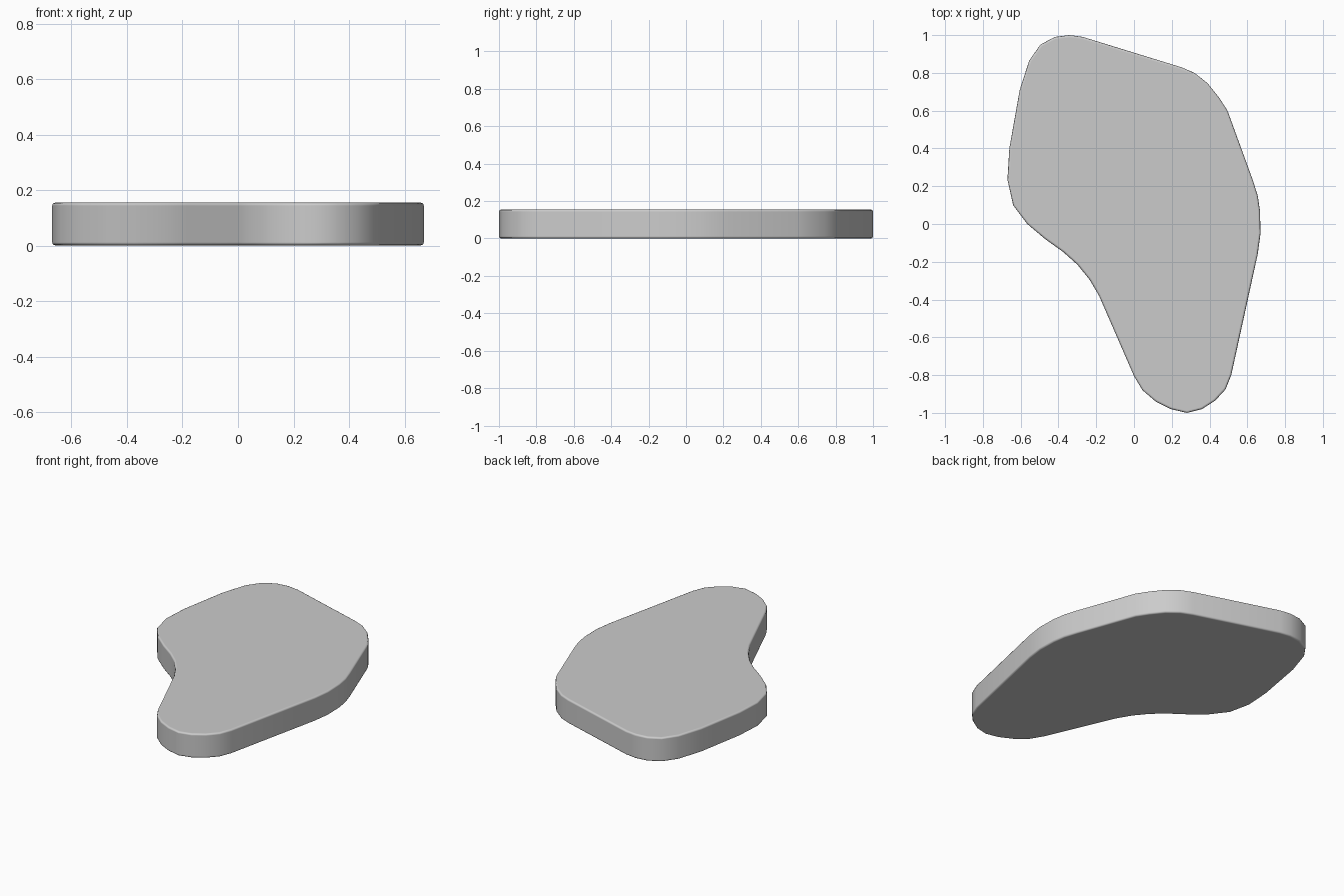
import bpy, bmesh, math

if "Cube" in bpy.data.objects:
    bpy.data.objects.remove(bpy.data.objects["Cube"])

HEIGHT = 0.155
BEVEL = 0.012

# Outline of the slab seen from above, clockwise from the top left lobe
outline = [
    (-0.34, 1.0), (-0.27, 0.99), (0.25, 0.83), (0.32, 0.80), (0.39, 0.745),
    (0.45, 0.67), (0.495, 0.60), (0.63, 0.23), (0.655, 0.15), (0.667, 0.07),
    (0.67, -0.05), (0.655, -0.16), (0.515, -0.80), (0.485, -0.875),
    (0.43, -0.935), (0.36, -0.98), (0.28, -1.0), (0.195, -0.98),
    (0.115, -0.94), (0.045, -0.88), (0.0, -0.805), (-0.185, -0.38),
    (-0.235, -0.295), (-0.30, -0.215), (-0.375, -0.148), (-0.47, -0.08),
    (-0.565, 0.0), (-0.64, 0.10), (-0.67, 0.235), (-0.66, 0.40),
    (-0.605, 0.71), (-0.555, 0.865), (-0.495, 0.95), (-0.42, 0.99),
]

# Extruded slab
bm = bmesh.new()
base = bm.faces.new([bm.verts.new((x, y, 0)) for x, y in outline])
top = bmesh.ops.extrude_face_region(bm, geom=[base])["geom"]
bmesh.ops.translate(bm, vec=(0, 0, HEIGHT),
                    verts=[v for v in top if isinstance(v, bmesh.types.BMVert)])
bmesh.ops.recalc_face_normals(bm, faces=bm.faces)
mesh = bpy.data.meshes.new("freeform_slab")
bm.to_mesh(mesh)
bm.free()
slab = bpy.data.objects.new("freeform_slab", mesh)
bpy.context.collection.objects.link(slab)

# Smooth shaded sides with softened rims
for p in mesh.polygons:
    p.use_smooth = True
bevel = slab.modifiers.new("rim_bevel", "BEVEL")
bevel.width = BEVEL
bevel.segments = 2
bevel.limit_method = "ANGLE"
bevel.angle_limit = math.radians(50)
bevel.harden_normals = True
